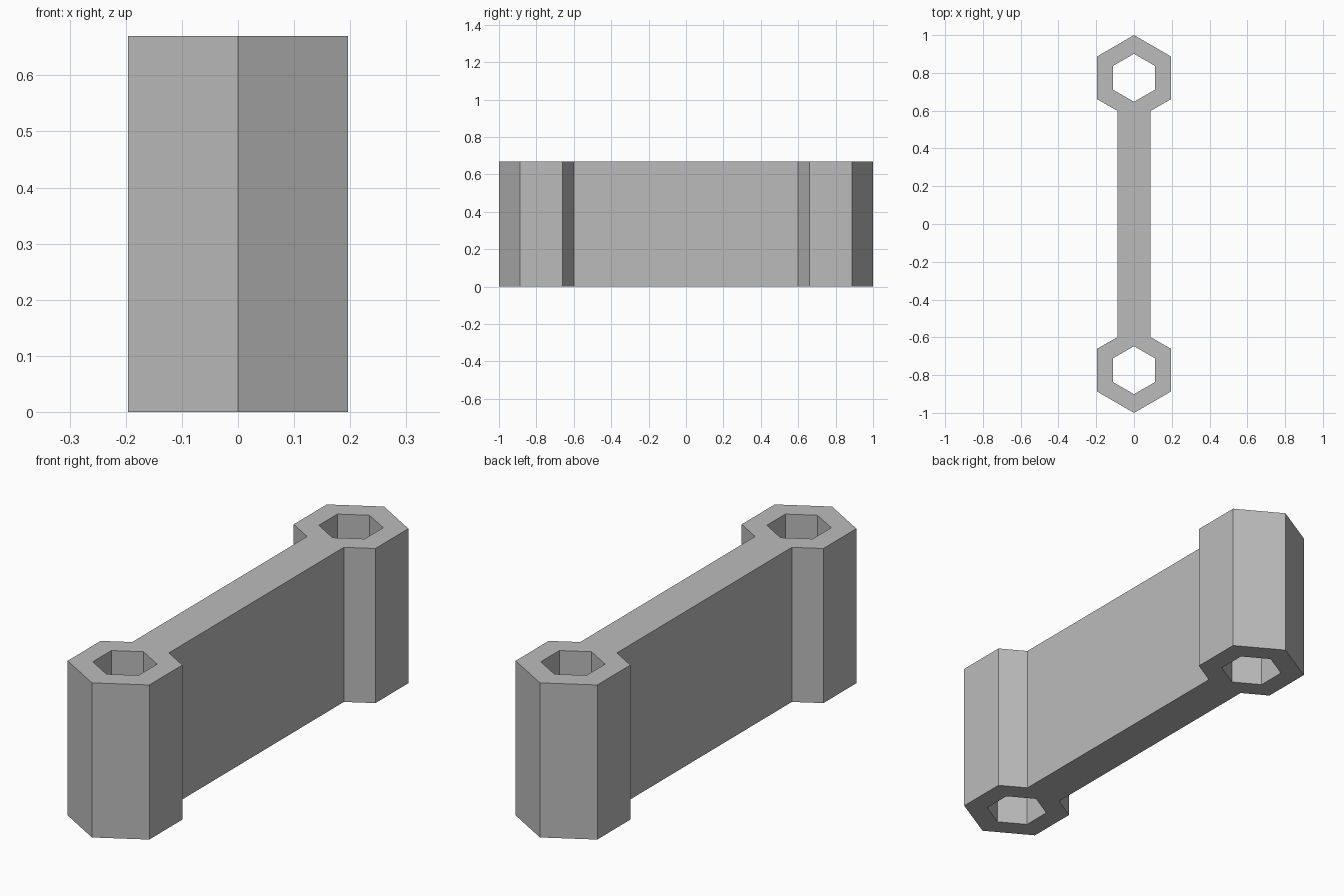
import bpy
import bmesh
from math import cos, sin, pi
from mathutils import Vector

if "Cube" in bpy.data.objects:
    bpy.data.objects.remove(bpy.data.objects["Cube"], do_unlink=True)

HEIGHT = 0.67
SOCKET_Y = 0.774      # centre of each hexagonal end
OUTER_R = 0.226
INNER_R = 0.127
WEB_HALF = 0.088      # half thickness of the joining web

grey = bpy.data.materials.new("light grey")
grey.use_nodes = True
colour = (0.5, 0.5, 0.5, 1)
grey.diffuse_color = colour
grey.node_tree.nodes["Principled BSDF"].inputs["Base Color"].default_value = colour


def hexagon(radius, y):
    """Corner points of a hexagon, counted from the one facing +y."""
    return [Vector((-radius * sin(i * pi / 3), y + radius * cos(i * pi / 3), 0))
            for i in range(6)]


# Outline: one hexagonal end with its inward corner opened into the web
corners = hexagon(OUTER_R, SOCKET_Y)
neck_y = SOCKET_Y - OUTER_R + WEB_HALF / 3 ** 0.5
end = (corners[4:] + corners[:3])
end = [Vector((WEB_HALF, neck_y, 0))] + end + [Vector((-WEB_HALF, neck_y, 0))]
outline = end + [-p for p in end]
loops = [outline, hexagon(INNER_R, SOCKET_Y), hexagon(INNER_R, -SOCKET_Y)]

# Fill the outline around both sockets and raise it to full height
bm = bmesh.new()
edges = []
for loop in loops:
    verts = [bm.verts.new(p) for p in loop]
    edges += [bm.edges.new((a, b)) for a, b in zip(verts, verts[1:] + verts[:1])]
bmesh.ops.triangle_fill(bm, edges=edges, use_beauty=True, normal=(0, 0, 1))
raised = bmesh.ops.extrude_face_region(bm, geom=bm.faces[:], use_keep_orig=True)
bmesh.ops.translate(bm, vec=(0, 0, HEIGHT),
                    verts=[g for g in raised["geom"] if isinstance(g, bmesh.types.BMVert)])
bmesh.ops.recalc_face_normals(bm, faces=bm.faces[:])

mesh = bpy.data.meshes.new("hex_socket_link")
bm.to_mesh(mesh)
bm.free()
mesh.materials.append(grey)
link = bpy.data.objects.new("hex_socket_link", mesh)
bpy.context.collection.objects.link(link)
